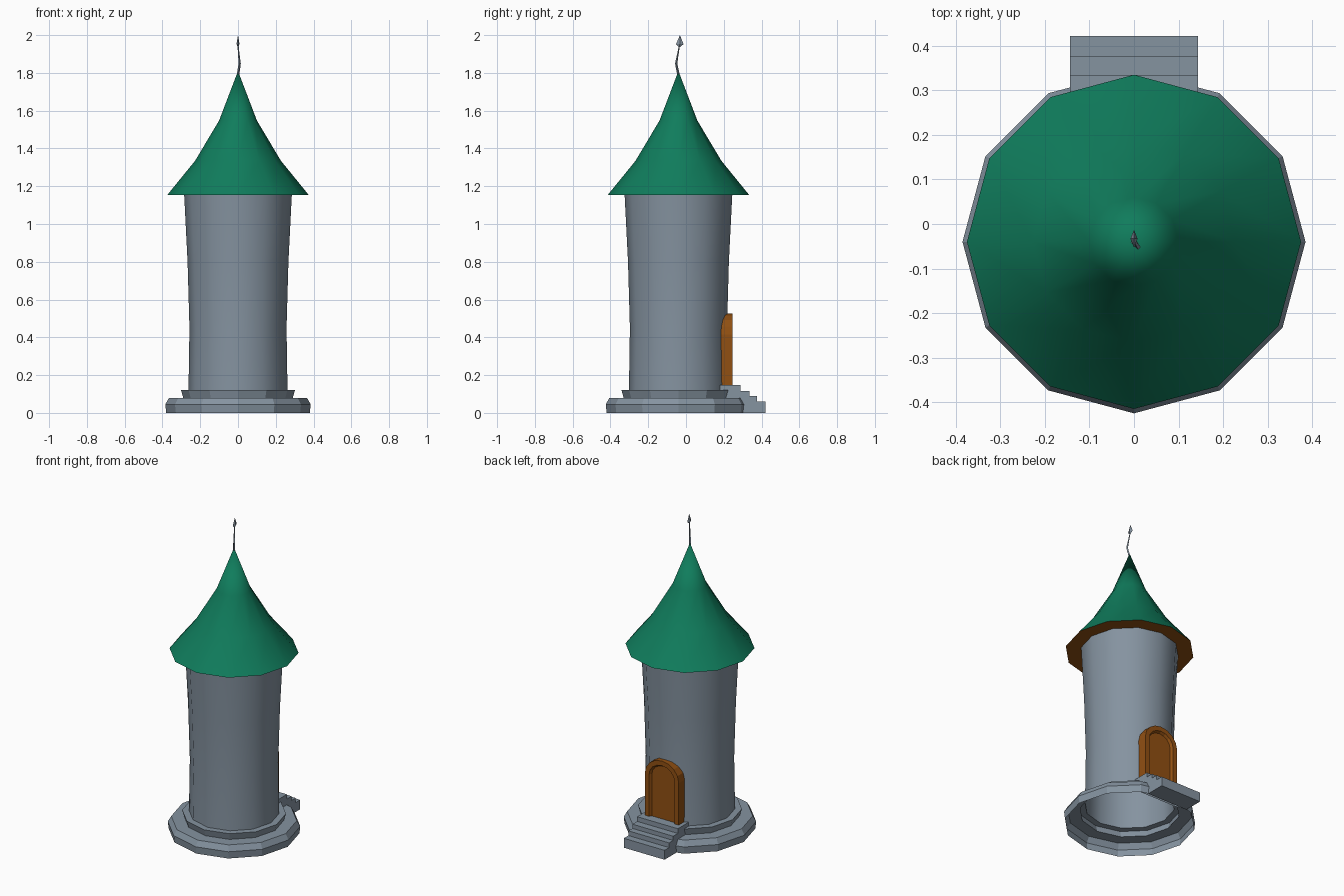
import bpy, bmesh, math
from math import cos, sin, pi, radians

if "Cube" in bpy.data.objects:
    bpy.data.objects.remove(bpy.data.objects["Cube"])

AXIS_Y = -0.04   # centre line of the round parts
SIDES = 12


def material(name, color):
    m = bpy.data.materials.new(name)
    m.use_nodes = True
    m.diffuse_color = (*color, 1)
    m.node_tree.nodes["Principled BSDF"].inputs["Base Color"].default_value = (*color, 1)
    return m


STONE = material("stone grey", (0.235, 0.292, 0.352))
GREEN = material("roof green", (0.005, 0.202, 0.107))
WOOD = material("wood brown", (0.283, 0.080, 0.006))


def loft(name, rings, mats, closed=True, cap_start=False, cap_end=False, smooth=None):
    """Skin a list of equal-length point rings."""
    bm = bmesh.new()
    loops = [[bm.verts.new(p) for p in ring] for ring in rings]
    n = len(rings[0])
    for a, b in zip(loops, loops[1:]):
        for i in range(n if closed else n - 1):
            j = (i + 1) % n
            bm.faces.new((a[i], a[j], b[j], b[i]))
    if cap_start:
        bm.faces.new(loops[0][::-1])
    if cap_end:
        bm.faces.new(loops[-1])
    bmesh.ops.remove_doubles(bm, verts=bm.verts, dist=0.0005)
    bmesh.ops.recalc_face_normals(bm, faces=bm.faces)
    me = bpy.data.meshes.new(name)
    bm.to_mesh(me)
    bm.free()
    for m in mats:
        me.materials.append(m)
    if smooth:
        for p in me.polygons:
            p.use_smooth = True
        me.set_sharp_from_angle(angle=radians(smooth))
    ob = bpy.data.objects.new(name, me)
    bpy.context.collection.objects.link(ob)
    return ob


def lathe(name, profile, mats, **kw):
    rings = [[(r * cos(2 * pi * i / SIDES), AXIS_Y + r * sin(2 * pi * i / SIDES), z)
              for i in range(SIDES)] for r, z in profile]
    return loft(name, rings, mats, **kw)


# Stepped plinth, open underneath
lathe("plinth", [(0.38, 0), (0.385, 0.045), (0.365, 0.08), (0.29, 0.08),
                 (0.302, 0.122), (0.262, 0.122)], [STONE])

# Slightly waisted tower wall
lathe("tower_wall", [(0.262, 0.122), (0.257, 0.45), (0.267, 0.8), (0.285, 1.155)],
      [STONE], smooth=40)

# Flared roof with a wooden underside
roof = lathe("roof", [(0.28, 1.153), (0.375, 1.153), (0.227, 1.335), (0.1, 1.548),
                      (0.0, 1.81)], [GREEN, WOOD], smooth=40)
for p in roof.data.polygons:
    p.material_index = 1 if abs(p.normal.z) > 0.95 else 0


# Bent rod and flat arrow tip on the roof
def diamond(x, y, z, rx, ry):
    return [(x + rx, y, z), (x, y + ry, z), (x - rx, y, z), (x, y - ry, z)]


loft("finial_rod", [diamond(0, -0.04, 1.79, 0.007, 0.007),
                    diamond(0.009, -0.052, 1.85, 0.006, 0.006),
                    diamond(0.004, -0.043, 1.9, 0.004, 0.004),
                    diamond(0, -0.034, 1.95, 0.003, 0.003)], [STONE], cap_end=True)
loft("finial_tip", [diamond(0, -0.035, 1.937, 0.001, 0.003),
                    diamond(0, -0.033, 1.952, 0.008, 0.02),
                    diamond(0, -0.032, 2.0, 0, 0)], [STONE], cap_start=True)


# Arched door: frame with a recessed panel
def arch(half, rise, y_of_x, base=0.145, spring=0.415, steps=8):
    pts = [(half, base)]
    pts += [(half * cos(pi * i / steps), spring + rise * sin(pi * i / steps))
            for i in range(steps + 1)]
    pts.append((-half, base))
    return [(x, y_of_x(x), z) for x, z in pts]


def wall_y(x):
    return 0.216 - 0.27 * abs(x)


loft("door", [arch(0.12, 0.11, wall_y),
              arch(0.12, 0.11, lambda x: 0.245),
              arch(0.09, 0.08, lambda x: 0.245),
              arch(0.08, 0.07, lambda x: 0.23)], [WOOD], cap_end=True)

# Stairs up to the door
treads = [(0.288, 0.147), (0.335, 0.117), (0.376, 0.09), (0.422, 0.06)]
outline = [(0.18, 0.08), (0.18, treads[0][1])]
for k, (y, z) in enumerate(treads):
    below = treads[k + 1][1] if k + 1 < len(treads) else 0
    outline += [(y, z), (y, below)]
outline.append((0.3, 0))
loft("stairs", [[(x, y, z) for y, z in outline] for x in (-0.144, 0.144)],
     [STONE], closed=False, cap_start=True, cap_end=True)
